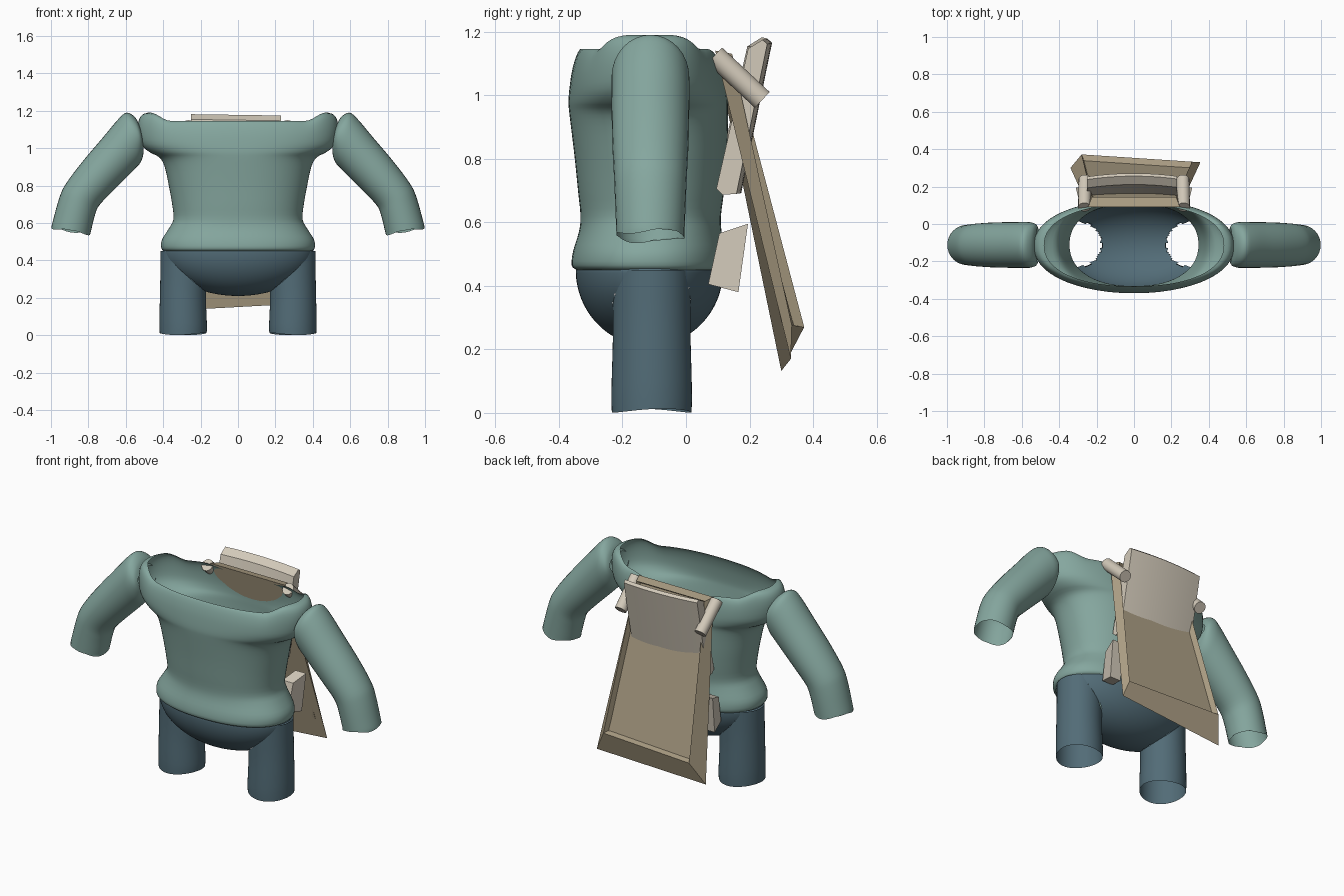
import bpy, bmesh, math
from mathutils import Vector

if "Cube" in bpy.data.objects:
    bpy.data.objects.remove(bpy.data.objects["Cube"])


def material(name, rgb):
    m = bpy.data.materials.new(name)
    m.diffuse_color = (*rgb, 1)
    m.use_nodes = True
    m.node_tree.nodes["Principled BSDF"].inputs["Base Color"].default_value = m.diffuse_color
    return m


TEAL = material("teal_cloth", (0.235, 0.385, 0.345))
BLUE = material("slate_blue_cloth", (0.085, 0.150, 0.185))
TAN = material("tan_leather", (0.42, 0.35, 0.235))
CREAM = material("cream_cloth", (0.65, 0.59, 0.49))


def finish(name, bm, mat, smooth=True, angle=50):
    if smooth:
        bmesh.ops.recalc_face_normals(bm, faces=bm.faces)
    me = bpy.data.meshes.new(name)
    bm.to_mesh(me)
    bm.free()
    ob = bpy.data.objects.new(name, me)
    bpy.context.collection.objects.link(ob)
    me.materials.append(mat)
    if smooth:
        bpy.ops.object.select_all(action='DESELECT')
        ob.select_set(True)
        bpy.context.view_layer.objects.active = ob
        bpy.ops.object.shade_smooth_by_angle(angle=math.radians(angle))
    return ob


def loft(bm, rings, caps=False):
    vs = [[bm.verts.new(p) for p in r] for r in rings]
    n = len(vs[0])
    for a, b in zip(vs, vs[1:]):
        for i in range(n):
            j = (i + 1) % n
            bm.faces.new((a[i], a[j], b[j], b[i]))
    if caps:
        bm.faces.new(vs[0][::-1])
        bm.faces.new(vs[-1])


def spline(rows, steps):
    """Catmull-Rom interpolation through rows of numbers."""
    out = []
    for i in range(len(rows) - 1):
        p = [rows[max(0, min(len(rows) - 1, i + k))] for k in (-1, 0, 1, 2)]
        for s in range(steps):
            t = s / steps
            out.append([0.5 * (2 * b + (c - a) * t + (2 * a - 5 * b + 4 * c - d) * t * t
                               + (3 * b - a - 3 * c + d) * t ** 3) for a, b, c, d in zip(*p)])
    return out + [list(rows[-1])]


def smoothstep(a, b, x):
    t = max(0, min(1, (x - a) / (b - a)))
    return t * t * (3 - 2 * t)


def angles(n):
    return [2 * math.pi * i / n for i in range(n)]


# Shirt body: open shell flaring into shoulder cups (z, half width, front y, back y)
body = [(0.45, 0.395, -0.345, 0.115), (0.465, 0.41, -0.36, 0.125), (0.51, 0.407, -0.355, 0.122),
        (0.57, 0.37, -0.337, 0.112), (0.62, 0.345, -0.332, 0.11), (0.70, 0.352, -0.34, 0.12),
        (0.80, 0.37, -0.35, 0.128), (0.90, 0.392, -0.362, 0.132), (0.95, 0.42, -0.368, 0.132),
        (0.98, 0.475, -0.37, 0.132), (1.02, 0.52, -0.367, 0.13), (1.07, 0.535, -0.36, 0.125),
        (1.11, 0.53, -0.35, 0.118), (1.135, 0.51, -0.34, 0.11), (1.145, 0.48, -0.333, 0.105)]
bm = bmesh.new()
rings = []
for z, hw, yf, yb in spline(body, 3):
    ring = []
    for a in angles(72):
        c, s = math.cos(a), math.sin(a)
        x = hw * math.copysign(abs(c) ** 0.9, c)
        y = (yf + yb) / 2 + (yb - yf) / 2 * math.copysign(abs(s) ** 0.9, s)
        lift = 0.045 * smoothstep(0.36, 0.47, abs(x)) * smoothstep(1.0, 1.14, z)
        dip = 0.03 * smoothstep(0.3, 0.1, abs(x)) * smoothstep(0, 0.1, y) * smoothstep(1.0, 1.14, z)
        ring.append((x, y, z + lift - dip))
    rings.append(ring)
loft(bm, rings)
finish("shirt_body", bm, TEAL)

# Sleeves: open tubes (outer x, outer z, inner x, inner z, half depth)
sleeve = [(0.525, 1.12, 0.505, 1.02, 0.09), (0.55, 1.165, 0.505, 0.975, 0.112),
          (0.595, 1.19, 0.52, 0.925, 0.122), (0.64, 1.155, 0.56, 0.88, 0.123),
          (0.72, 1.06, 0.62, 0.82, 0.122), (0.83, 0.93, 0.68, 0.76, 0.12),
          (0.92, 0.81, 0.745, 0.69, 0.115), (0.955, 0.735, 0.768, 0.63, 0.112),
          (0.99, 0.61, 0.785, 0.56, 0.108), (0.998, 0.575, 0.79, 0.54, 0.107)]
for side, label in ((1, "left"), (-1, "right")):
    bm = bmesh.new()
    rows = spline(sleeve, 4)
    rings = []
    for k, (ox, oz, ix, iz, d) in enumerate(rows):
        ring = []
        for a in angles(32):
            c, s = math.cos(a), math.sin(a)
            wave = 0.008 * math.sin(3 * a) if k == len(rows) - 1 else 0
            ring.append((side * ((ox + ix) / 2 + (ox - ix) / 2 * c), -0.112 + d * s,
                         (oz + iz) / 2 + (oz - iz) / 2 * c + wave))
        rings.append(ring)
    loft(bm, rings)
    finish(label + "_sleeve", bm, TEAL)

# Trousers: rounded seat with leg openings, and open leg tubes
CY, HX, HY, HZ, TOP = -0.115, 0.405, 0.232, 0.24, 0.45
LX, LY, LR = 0.293, -0.108, 0.122
bm = bmesh.new()
rings = [[(0.96 * HX * math.cos(a), CY + 0.96 * HY * math.sin(a), TOP + 0.025) for a in angles(96)]]
for k in range(40):
    t = k / 40 * math.pi / 2
    rings.append([(HX * math.cos(t) * math.cos(a), CY + HY * math.cos(t) * math.sin(a),
                   TOP - HZ * math.sin(t)) for a in angles(96)])
loft(bm, rings, caps=True)
bm.faces.ensure_lookup_table()
holes = [f for f in bm.faces if len(f.verts) > 4 and f.calc_center_median().z > TOP]
for f in bm.faces:
    m = f.calc_center_median()
    if m.z < TOP and math.hypot(abs(m.x) - LX, m.y - LY) < LR - 0.003:
        holes.append(f)
bmesh.ops.delete(bm, geom=holes, context='FACES')
finish("trouser_seat", bm, BLUE)

for side, label in ((1, "left"), (-1, "right")):
    bm = bmesh.new()
    rings = []
    for k in range(11):
        u = k / 10
        ring = []
        for a in angles(48):
            x, y = LX + LR * math.cos(a), LY + LR * math.sin(a)
            q = 1 - (x / HX) ** 2 - ((y - CY) / HY) ** 2
            top = TOP - HZ * math.sqrt(max(0, q))
            low = 0.007 + 0.006 * math.sin(2 * a + 1)
            grow = 1 + 0.04 * smoothstep(0.2, 0.9, u) * (0.7 if u == 1 else 1)
            ring.append((side * (LX + (x - LX) * grow), LY + (y - LY) * grow, top + (low - top) * u))
        rings.append(ring)
    loft(bm, rings)
    finish(label + "_trouser_leg", bm, BLUE)

# Pack tray: skewed tapered box with a recessed rear face
front = [(0.245, 0.092, 1.14), (-0.245, 0.092, 1.14), (-0.34, 0.30, 0.132), (0.355, 0.33, 0.17)]
rear = [(0.225, 0.145, 1.13), (-0.225, 0.145, 1.13), (-0.28, 0.372, 0.27), (0.31, 0.333, 0.276)]
bm = bmesh.new()
loft(bm, [front, rear], caps=True)
bmesh.ops.recalc_face_normals(bm, faces=bm.faces)
bm.faces.ensure_lookup_table()
back = max(bm.faces, key=lambda f: f.normal.y)
bmesh.ops.inset_region(bm, faces=[back], thickness=0.018)
bmesh.ops.translate(bm, verts=list(back.verts), vec=Vector((0, -0.03, -0.005)))
finish("pack_tray", bm, TAN, smooth=False)

# Pack flap: slightly curved upright plate leaning backwards
bm = bmesh.new()
rings = []
for i in range(13):
    x = -0.25 + 0.48 * i / 12
    bow = 0.018 * (1 - (x / 0.25) ** 2)
    tilt = -0.015 * (x + 0.01)
    rings.append([(x, y + bow - 0.012, z + tilt) for y, z in
                  ((0.105, 0.71), (0.125, 0.69), (0.168, 0.693), (0.265, 1.165), (0.25, 1.178), (0.205, 1.15))])
loft(bm, rings, caps=True)
finish("pack_flap", bm, CREAM, angle=25)

# Shoulder rolls and lower strap blocks on both sides
for side, label in ((1, "left"), (-1, "right")):
    a, b = Vector((side * 0.265, 0.09, 1.125)), Vector((side * 0.262, 0.24, 0.985))
    axis = (b - a).normalized()
    up = Vector((1, 0, 0)).cross(axis).normalized()
    bm = bmesh.new()
    loft(bm, [[p + 0.034 * (Vector((1, 0, 0)) * math.cos(t) + up * math.sin(t)) for t in angles(16)]
              for p in (a, b)], caps=True)
    finish(label + "_shoulder_roll", bm, CREAM)

    profile = ((0.07, 0.405), (0.105, 0.565), (0.195, 0.595), (0.165, 0.38))
    bm = bmesh.new()
    loft(bm, [[(side * (x + 0.25 * (y - 0.13)), y, z) for y, z in profile] for x in (0.225, 0.295)], caps=True)
    bmesh.ops.recalc_face_normals(bm, faces=bm.faces)
    finish(label + "_strap_block", bm, CREAM, smooth=False)
